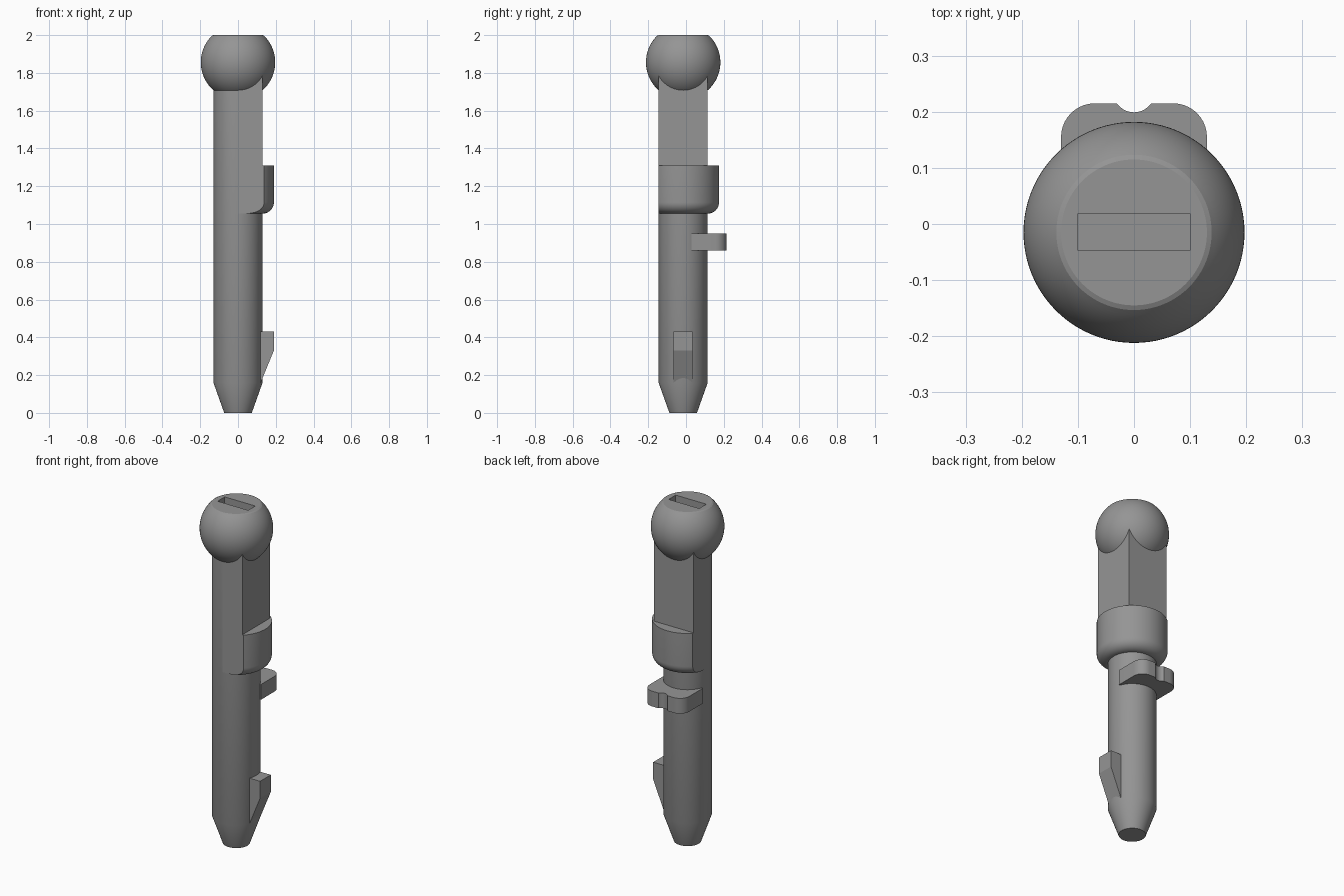
import bpy, bmesh, math

if "Cube" in bpy.data.objects:
    bpy.data.objects.remove(bpy.data.objects["Cube"])

CY = -0.015          # axis of the pin in y
R = 0.13             # shaft radius
BALL_R, BALL_Z = 0.197, 1.856

grey = bpy.data.materials.new("grey metal")
grey.diffuse_color = (0.30, 0.30, 0.30, 1)
grey.use_nodes = True
grey.node_tree.nodes["Principled BSDF"].inputs["Base Color"].default_value = grey.diffuse_color


def make(name, bm):
    bmesh.ops.recalc_face_normals(bm, faces=bm.faces)
    me = bpy.data.meshes.new(name)
    bm.to_mesh(me)
    bm.free()
    ob = bpy.data.objects.new(name, me)
    bpy.context.collection.objects.link(ob)
    me.materials.append(grey)
    return ob


def smooth(ob):
    bpy.ops.object.select_all(action='DESELECT')
    ob.select_set(True)
    bpy.context.view_layer.objects.active = ob
    bpy.ops.object.shade_smooth_by_angle(angle=math.radians(20))


def lathe(name, profile, n=96):
    """Revolve (radius, z) points round the pin axis; ends are capped flat."""
    bm = bmesh.new()
    rings = [[bm.verts.new((r * math.cos(math.tau * i / n),
                            CY + r * math.sin(math.tau * i / n), z))
              for i in range(n)] for r, z in profile]
    for a, b in zip(rings, rings[1:]):
        for i in range(n):
            j = (i + 1) % n
            bm.faces.new((a[i], a[j], b[j], b[i]))
    bm.faces.new(rings[0])
    bm.faces.new(rings[-1])
    return make(name, bm)


def prism(name, points, offset):
    """Extrude a closed outline of 3D points by an offset."""
    bm = bmesh.new()
    face = bm.faces.new([bm.verts.new(p) for p in points])
    ext = bmesh.ops.extrude_face_region(bm, geom=[face])
    bmesh.ops.translate(bm, vec=offset,
                        verts=[v for v in ext["geom"] if isinstance(v, bmesh.types.BMVert)])
    return make(name, bm)


def boolean(ob, cutter, op):
    m = ob.modifiers.new("cut", 'BOOLEAN')
    m.operation, m.object, m.solver = op, cutter, 'EXACT'
    bpy.context.view_layer.objects.active = ob
    bpy.ops.object.modifier_apply(modifier=m.name)
    bpy.data.objects.remove(cutter)


def arc(cx, cy, r, a0, a1, n):
    return [(cx + r * math.cos(math.radians(a0 + (a1 - a0) * i / n)),
             cy + r * math.sin(math.radians(a0 + (a1 - a0) * i / n))) for i in range(n + 1)]


def corner_outline(s, z):
    """Square outline with the front left quarter left out."""
    pts = [(0, -R), (s, -R), (s, s), (-R, s), (-R, 0), (0, 0)]
    return [(x, y + CY, z) for x, y in pts]


# Shaft with tapered tip
shaft = lathe("shaft", [(0.073, 0), (R, 0.16), (R, 1.75)])
smooth(shaft)

# Ball head with flat top and a slot
tilt = math.degrees(math.acos(R / BALL_R))
ball = lathe("ball_head", arc(0, BALL_Z, BALL_R, -85, tilt, 40))
top = max(v.co.z for v in ball.data.vertices)
for v in ball.data.vertices:
    if v.co.z > top - 1e-4:
        v.co.z = 2.0
slot = prism("slot_cutter", [(-0.1, -0.047, 1.9), (0.1, -0.047, 1.9),
                             (0.1, 0.019, 1.9), (-0.1, 0.019, 1.9)], (0, 0, 0.2))
boolean(ball, slot, 'DIFFERENCE')
smooth(ball)

# Square neck between sleeve and ball
prism("square_neck", corner_outline(R, 1.31), (0, 0, 0.53))

# Sleeve with rounded lower edge, trimmed flush at front and left
sleeve = lathe("sleeve", [(0.02, 1.055)] + arc(0.13, 1.115, 0.06, -90, 0, 10)
               + [(0.19, 1.31), (0.02, 1.31)])
boolean(sleeve, prism("sleeve_trim", corner_outline(0.3, 1.0), (0, 0, 0.5)), 'INTERSECT')
smooth(sleeve)

# Rear tab with rounded corners and a centre notch
outline = ([(-0.13, 0.03), (0.13, 0.03)] + arc(0.07, 0.155, 0.06, 0, 90, 10)
           + arc(0, 0.236, 0.037, -35, -145, 10) + arc(-0.07, 0.155, 0.06, 90, 180, 10))
tab = prism("rear_tab", [(x, y, 0.86) for x, y in outline], (0, 0, 0.09))
smooth(tab)

# Side fin near the tip
prism("side_fin", [(x, CY - 0.05, z) for x, z in
                   [(0.05, 0.16), (0.12, 0.16), (0.19, 0.33), (0.19, 0.43), (0.05, 0.43)]],
      (0, 0.1, 0))
